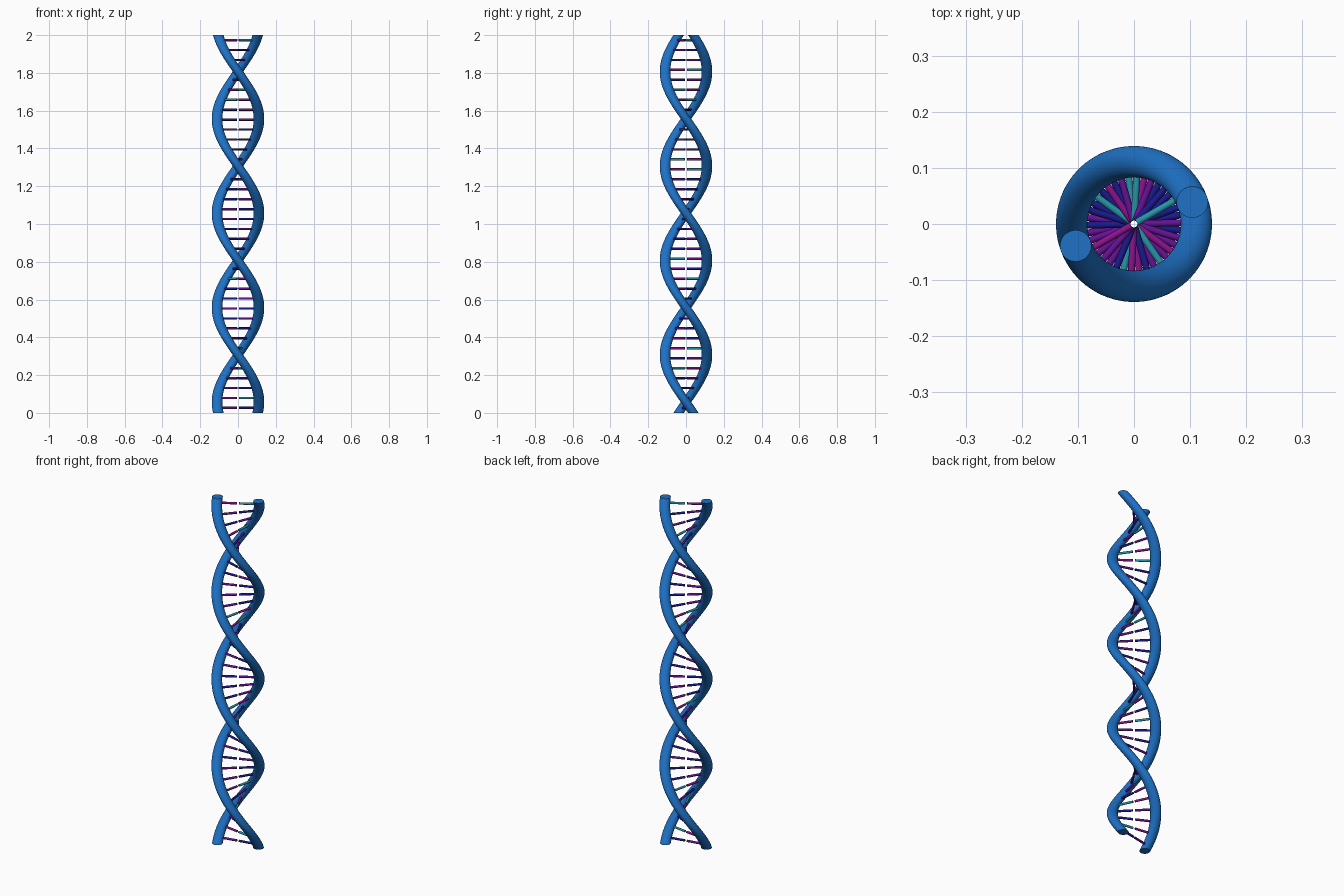
import bpy, bmesh, math, random
from mathutils import Matrix, Vector

if "Cube" in bpy.data.objects:
    bpy.data.objects.remove(bpy.data.objects["Cube"])

random.seed(4)
HEIGHT, TURNS, START = 2.0, 2, math.radians(20.5)
RADIUS, TUBE = 0.111, 0.028
RUNGS, RUNG_R, GAP = 38, 0.0062, 0.006


def material(name, rgb):
    m = bpy.data.materials.new(name)
    m.diffuse_color = (*rgb, 1)
    m.use_nodes = True
    m.node_tree.nodes["Principled BSDF"].inputs["Base Color"].default_value = m.diffuse_color
    return m


STRAND = material("strand_blue", (0.013, 0.165, 0.56))
NAVY = material("rung_navy", (0.01, 0.01, 0.27))
PURPLE = material("rung_purple", (0.13, 0.006, 0.30))
TEAL = material("rung_teal", (0.02, 0.30, 0.40))
MAGENTA = material("rung_magenta", (0.26, 0.006, 0.27))


def angle_at(z):
    # left-handed twist, one turn per unit of height
    return START + math.tau * TURNS * (HEIGHT - z) / HEIGHT


def finish(bm, name, mat):
    bmesh.ops.recalc_face_normals(bm, faces=bm.faces)
    me = bpy.data.meshes.new(name)
    bm.to_mesh(me)
    bm.free()
    me.materials.append(mat)
    ob = bpy.data.objects.new(name, me)
    bpy.context.collection.objects.link(ob)
    bpy.ops.object.select_all(action='DESELECT')
    ob.select_set(True)
    bpy.context.view_layer.objects.active = ob
    bpy.ops.object.shade_smooth_by_angle(angle=math.radians(40))
    return ob


def strand(name, phase, sides=32, steps=160):
    # level circle swept up the helix, so both ends are cut flat
    bm = bmesh.new()
    rings = []
    for s in range(steps + 1):
        z = HEIGHT * s / steps
        a = angle_at(z) + phase
        rings.append([bm.verts.new((
            RADIUS * math.cos(a) + TUBE * math.cos(a + math.tau * k / sides),
            RADIUS * math.sin(a) + TUBE * math.sin(a + math.tau * k / sides),
            z)) for k in range(sides)])
    for lo, hi in zip(rings, rings[1:]):
        for k in range(sides):
            n = (k + 1) % sides
            bm.faces.new((lo[k], lo[n], hi[n], hi[k]))
    bm.faces.new(rings[0])
    bm.faces.new(rings[-1])
    finish(bm, name, STRAND)


def half_rung(name, z, a, mat):
    # rod from just off the axis into the strand
    length = RADIUS - GAP
    bm = bmesh.new()
    m = (Matrix.Translation(Vector((0, 0, z))) @ Matrix.Rotation(a, 4, 'Z')
         @ Matrix.Translation(Vector((GAP + length / 2, 0, 0)))
         @ Matrix.Rotation(math.pi / 2, 4, 'Y'))
    bmesh.ops.create_cone(bm, cap_ends=True, segments=16, radius1=RUNG_R,
                          radius2=RUNG_R, depth=length, matrix=m)
    finish(bm, name, mat)


# Two backbone strands
strand("strand_a", 0)
strand("strand_b", math.pi)

# Paired half rungs
pairs = [(TEAL, MAGENTA), (NAVY, PURPLE), (PURPLE, NAVY), (MAGENTA, TEAL)]
for i in range(RUNGS):
    z = HEIGHT * (i + 0.5) / RUNGS
    a = angle_at(z)
    pair = pairs[0] if i in (RUNGS - 1, RUNGS - 4) else random.choices(pairs, (1, 3, 3, 1))[0]
    half_rung(f"rung_{i:02d}_a", z, a, pair[0])
    half_rung(f"rung_{i:02d}_b", z, a + math.pi, pair[1])
